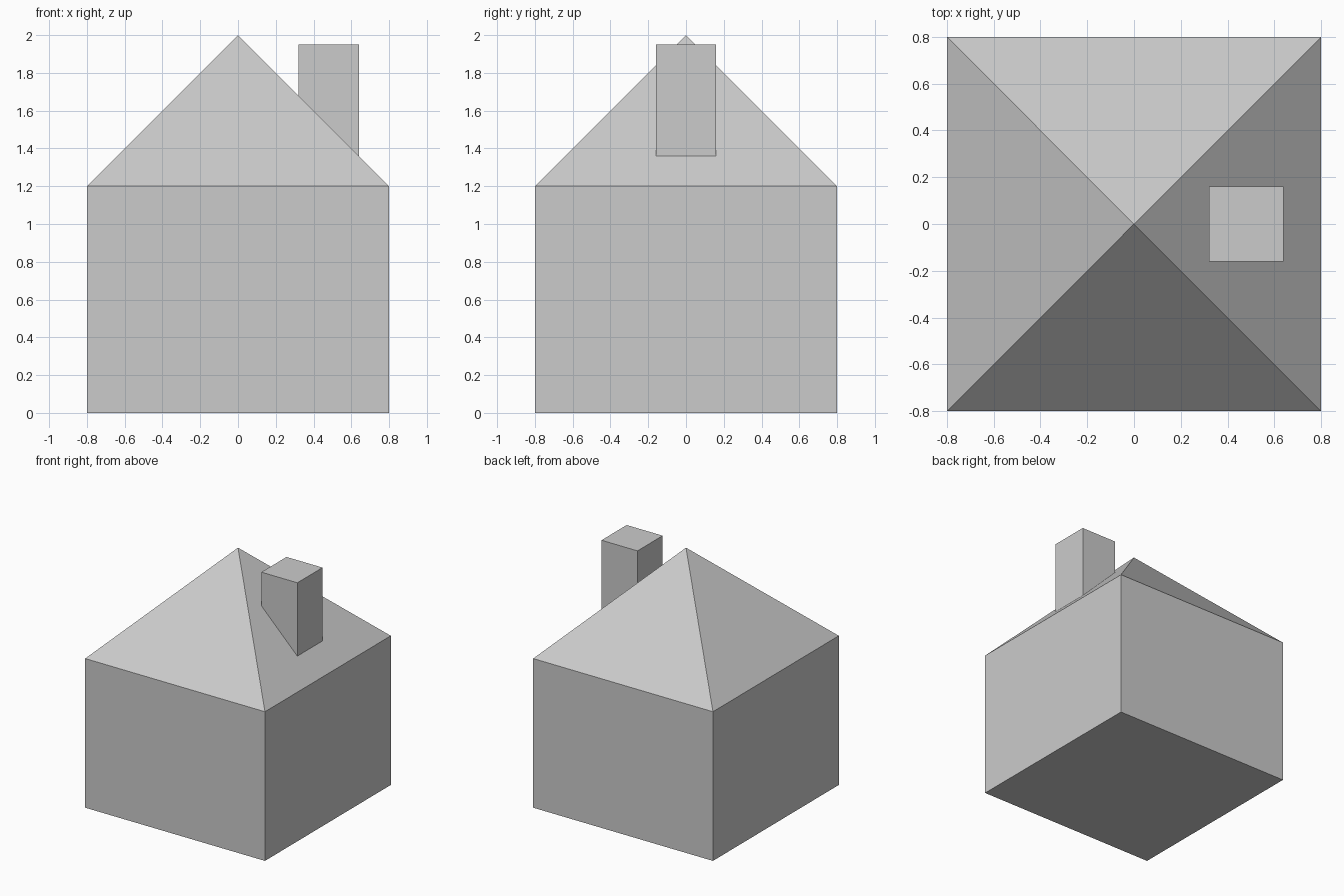
import bpy
import math

if "Cube" in bpy.data.objects:
    bpy.data.objects.remove(bpy.data.objects["Cube"])


def box(name, x, y, z0, width, depth, height):
    bpy.ops.mesh.primitive_cube_add(size=1, location=(x, y, z0 + height / 2))
    obj = bpy.context.object
    obj.name = name
    obj.scale = (width, depth, height)
    bpy.ops.object.transform_apply(location=False, rotation=False, scale=True)
    return obj


SIDE, WALL_H, ROOF_H = 1.6, 1.2, 0.8

# Square walls
box("walls", 0, 0, 0, SIDE, SIDE, WALL_H)

# Pyramid roof, flush with the walls
bpy.ops.mesh.primitive_cone_add(vertices=4, radius1=SIDE / math.sqrt(2), radius2=0,
                                depth=ROOF_H, location=(0, 0, WALL_H + ROOF_H / 2),
                                rotation=(0, 0, math.pi / 4))
roof = bpy.context.object
roof.name = "roof"
bpy.ops.object.transform_apply(location=False, rotation=True, scale=False)

# Chimney rising through the right roof slope
box("chimney", 0.48, 0, 1.3, 0.32, 0.32, 0.65)
